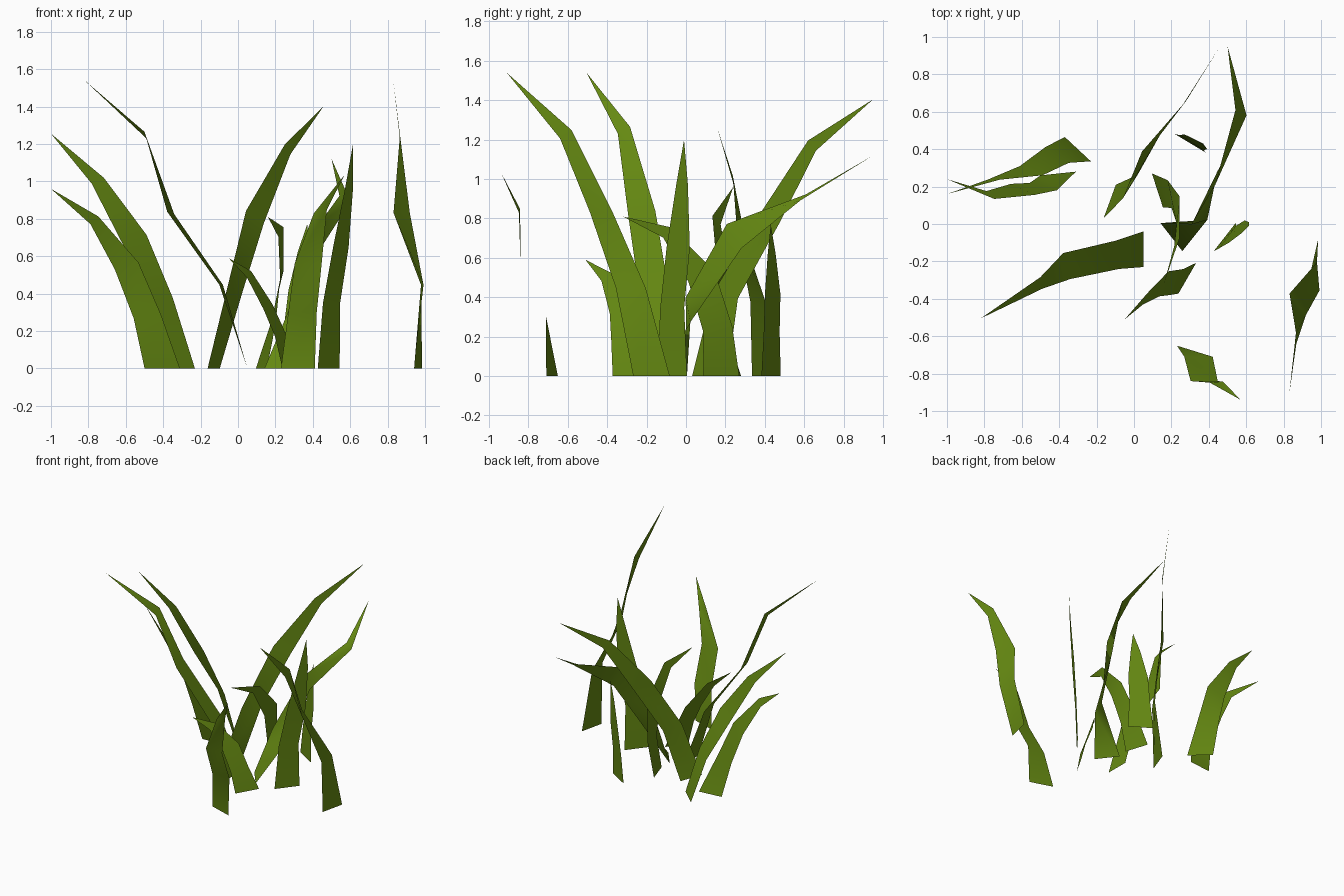
import bpy
import bmesh
from math import radians
from mathutils import Euler, Vector

if "Cube" in bpy.data.objects:
    bpy.data.objects.remove(bpy.data.objects["Cube"], do_unlink=True)

# One flat green for every blade
green = bpy.data.materials.new("grass_green")
green.use_nodes = True
colour = (0.13, 0.25, 0.006, 1)
green.diffuse_color = colour
shader = next(n for n in green.node_tree.nodes if n.type == "BSDF_PRINCIPLED")
shader.inputs["Base Color"].default_value = colour
shader.inputs["Roughness"].default_value = 0.9

BASE_WIDTH = 0.19
TAPER = (1, 0.8, 0.76, 0.38)        # width of each cross edge
RISE = (0.29, 0.54, 0.81)           # height of the inner joints
LEVEL = (0, 0, 0)                   # no roll at the inner joints


def blade(name, height, path, turns, tilts=LEVEL, rise=RISE):
    """Tapered strip along a leaning centre line; its cross edges turn and tilt."""
    bm = bmesh.new()
    rows = []
    for (x, y), level, turn, tilt, taper in zip(path, (0, *rise), turns, (0, *tilts), TAPER):
        centre = Vector((x, y, level * height))
        across = Vector((BASE_WIDTH * taper / 2, 0, 0))
        across.rotate(Euler((0, -radians(tilt), radians(turn))))
        rows.append((bm.verts.new(centre - across), bm.verts.new(centre + across)))
    for low, high in zip(rows, rows[1:]):
        bm.faces.new((low[0], low[1], high[1], high[0]))
    tip = bm.verts.new((*path[-1], height))
    bm.faces.new((rows[-1][0], rows[-1][1], tip))

    mesh = bpy.data.meshes.new(name)
    bm.to_mesh(mesh)
    bm.free()
    mesh.materials.append(green)
    for polygon in mesh.polygons:
        polygon.use_smooth = True
    obj = bpy.data.objects.new(name, mesh)
    bpy.context.collection.objects.link(obj)


# Tall outer blades
blade("tall_blade_right", 1.54,
      [(.05, -.135), (-.09, -.165), (-.36, -.225), (-.495, -.315), (-.82, -.505)],
      turns=(90, 97, 105, 100), tilts=(0, 5, 30))
blade("tall_blade_left", 1.54,
      [(.963, -.175), (.985, -.28), (.875, -.43), (.867, -.61), (.83, -.91)],
      turns=(77, 95, 127, 92), tilts=(0, 0, 36), rise=(.29, .54, .797))
blade("tall_blade_back", 1.405,
      [(-.13, .12), (-.02, .2), (.09, .43), (.265, .64), (.46, .95)],
      turns=(70, 58, 42, 53), tilts=(-10, -28, -45), rise=(.29, .575, .833))

# Pair arching to the right
blade("arching_blade_high", 1.255,
      [(-.3, .4), (-.41, .37), (-.55, .285), (-.75, .237), (-1, .16)],
      turns=(-43, -35, -22, 0), tilts=(10, 25, 25), rise=(.29, .545, .8))
blade("arching_blade_low", .96,
      [(-.405, .27), (-.485, .2), (-.595, .185), (-.768, .155), (-1, .24)],
      turns=(6, -15, -25, -45), tilts=(8, 15, 35), rise=(.29, .57, .825))

# Middle blades
blade("bent_blade_back", 1.12,
      [(.2, -.07), (.35, .01), (.44, .245), (.572, .595), (.5, .95)],
      turns=(-52, 16, 80, -25), tilts=(-55, -58, -25), rise=(.3, .635, .81))
blade("upright_blade", 1.2,
      [(.485, -.07), (.5, -.07), (.55, -.04), (.595, -.02), (.615, -.01)],
      turns=(52, 53, 55, 55))
blade("drooping_blade", .81,
      [(.125, .18), (.19, .16), (.235, .08), (.23, -.095), (.16, -.32)],
      turns=(-72, -82, -98, -124), tilts=(-8, -20, -45), rise=(.3, .62, .9))
blade("front_blade", 1.035,
      [(.32, -.68), (.345, -.71), (.375, -.84), (.44, -.845), (.57, -.94)],
      turns=(-18, 0, 0, 5), tilts=(0, 0, 15))

# Short blades
blade("short_blade_back", .77,
      [(.3, .432), (.31, .435), (.33, .44), (.35, .435), (.37, .43)],
      turns=(-31, -32, -33, -33))
blade("short_blade_front", .59,
      [(.285, -.29), (.23, -.31), (.16, -.32), (.06, -.4), (-.05, -.51)],
      turns=(60, 65, 70, 70), tilts=(0, 10, 30), rise=(.29, .56, .85))
